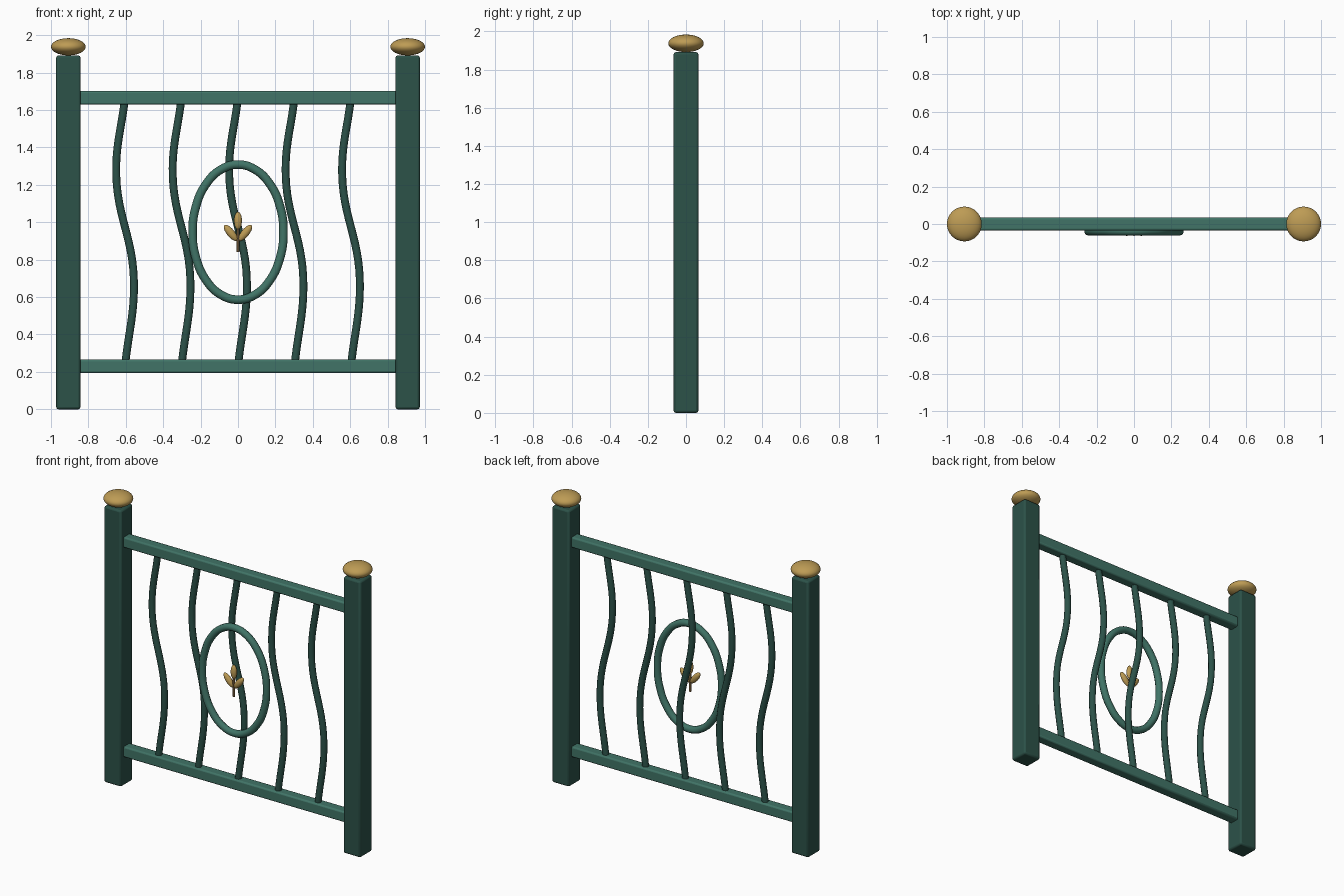
import bpy, math

if "Cube" in bpy.data.objects:
    bpy.data.objects.remove(bpy.data.objects["Cube"])


def material(name, rgb):
    m = bpy.data.materials.new(name)
    m.diffuse_color = (*rgb, 1)
    m.use_nodes = True
    m.node_tree.nodes["Principled BSDF"].inputs["Base Color"].default_value = m.diffuse_color
    return m


DARK = material("dark_green", (0.025, 0.084, 0.066))
GREEN = material("green", (0.052, 0.175, 0.135))
GOLD = material("gold", (0.51, 0.33, 0.09))
BROWN = material("stem_brown", (0.2, 0.115, 0.045))


def finish(name, mat):
    ob = bpy.context.object
    ob.name = name
    ob.data.materials.append(mat)
    bpy.ops.object.shade_smooth_by_angle(angle=math.radians(35))
    return ob


def box(name, loc, size, bevel, mat):
    bpy.ops.mesh.primitive_cube_add(size=1, location=loc)
    bpy.context.object.scale = size
    bpy.ops.object.transform_apply(location=False, rotation=False, scale=True)
    ob = finish(name, mat)
    mod = ob.modifiers.new("bevel", 'BEVEL')
    mod.width, mod.segments = bevel, 2


def ellipsoid(name, loc, radii, mat, tilt=0):
    bpy.ops.mesh.primitive_uv_sphere_add(segments=32, ring_count=16, location=loc,
                                         rotation=(0, tilt, 0))
    bpy.context.object.scale = radii
    finish(name, mat)


def tube(name, points, radius, mat, closed=False):
    cu = bpy.data.curves.new(name, 'CURVE')
    cu.dimensions = '3D'
    cu.bevel_depth, cu.bevel_resolution = radius, 3
    cu.resolution_u = 12
    cu.use_fill_caps = True
    sp = cu.splines.new('BEZIER')
    sp.bezier_points.add(len(points) - 1)
    for bp, p in zip(sp.bezier_points, points):
        bp.co = p
        bp.handle_left_type = bp.handle_right_type = 'AUTO'
    sp.use_cyclic_u = closed
    ob = bpy.data.objects.new(name, cu)
    bpy.context.collection.objects.link(ob)
    cu.materials.append(mat)


# Posts with flattened ball caps
for side, s in (("left", -1), ("right", 1)):
    box(f"{side}_post", (s * 0.907, 0, 0.946), (0.13, 0.13, 1.892), 0.012, DARK)
    ellipsoid(f"{side}_post_cap", (s * 0.907, 0, 1.938), (0.093, 0.093, 0.046), GOLD)

# Horizontal rails
box("top_rail", (0, 0, 1.665), (1.72, 0.07, 0.073), 0.01, GREEN)
box("bottom_rail", (0, 0, 0.23), (1.72, 0.07, 0.073), 0.01, GREEN)

# Wavy bars
for i in range(5):
    x = (i - 2) * 0.302
    tube(f"wavy_bar_{i + 1}", [(x, 0, 0.23), (x + 0.047, 0, 0.70),
                               (x - 0.047, 0, 1.25), (x, 0, 1.665)], 0.022, DARK)

# Oval ring in front of the bars
ring = [(0.243 * math.cos(a), -0.038, 0.947 + 0.361 * math.sin(a))
        for a in (k * math.tau / 16 for k in range(16))]
tube("oval_ring", ring, 0.024, GREEN, closed=True)

# Sprig: stem and three leaves
bpy.ops.mesh.primitive_cylinder_add(vertices=16, radius=0.007, depth=0.13,
                                    location=(0, -0.045, 0.905))
finish("sprig_stem", BROWN)
ellipsoid("top_leaf", (0, -0.045, 1.008), (0.021, 0.018, 0.048), GOLD)
for side, s in (("left", -1), ("right", 1)):
    ellipsoid(f"{side}_leaf", (s * 0.039, -0.045, 0.943), (0.021, 0.018, 0.053), GOLD,
              tilt=s * math.radians(39))
